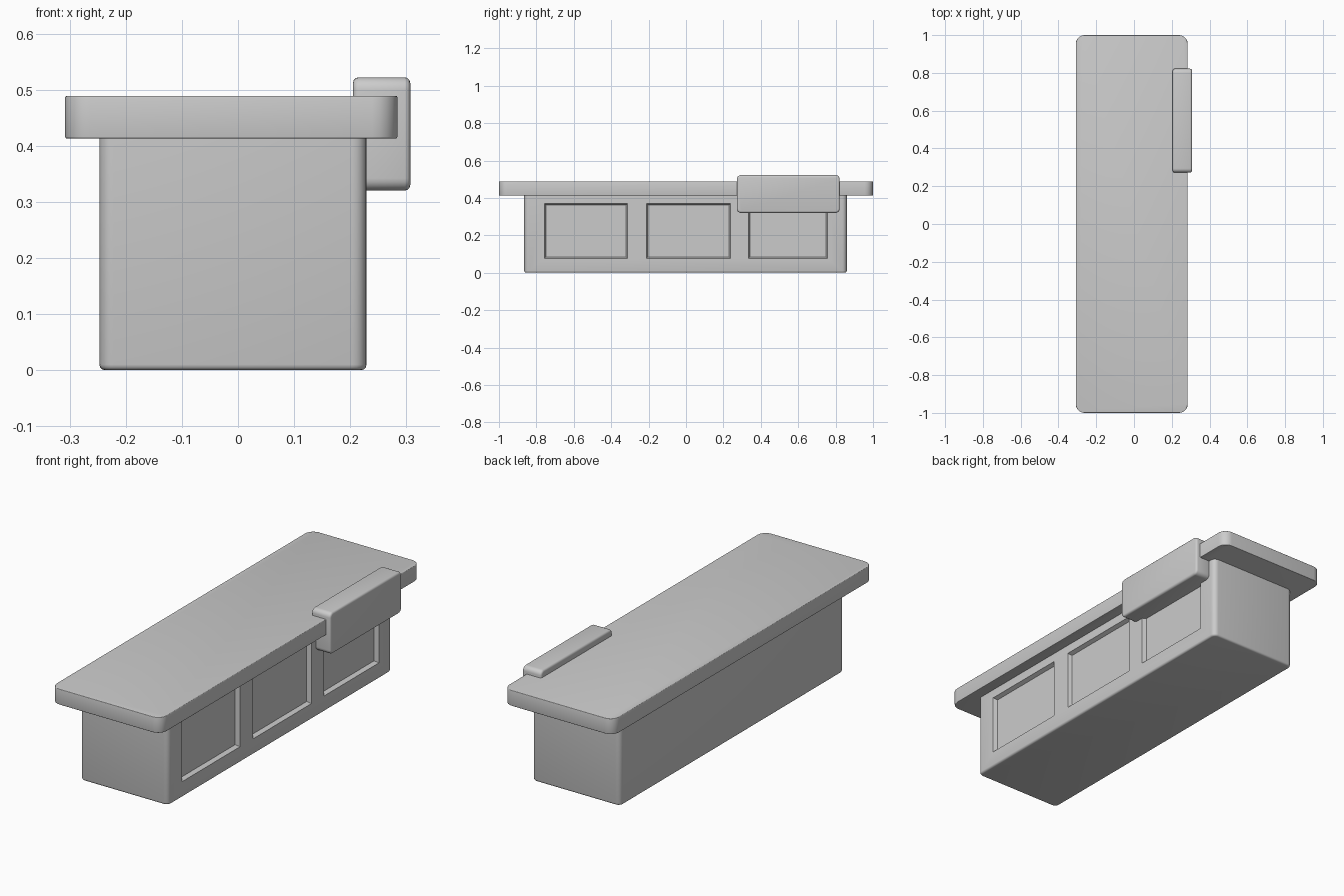
import bpy, bmesh
from mathutils import Vector

if "Cube" in bpy.data.objects:
    bpy.data.objects.remove(bpy.data.objects["Cube"])


def slab(name, lo, hi, axis, corner, rim, rims=(0, 1)):
    """Box whose edges along `axis` get a corner radius and whose end rims get a smaller one."""
    lo, hi = Vector(lo), Vector(hi)
    bm = bmesh.new()
    bmesh.ops.create_cube(bm, size=1)
    for v in bm.verts:
        v.co = Vector([(lo[i] + hi[i]) / 2 + v.co[i] * (hi[i] - lo[i]) for i in range(3)])
    along = [e for e in bm.edges
             if abs(e.verts[0].co[axis] - e.verts[1].co[axis]) > 1e-4]
    bmesh.ops.bevel(bm, geom=along, offset=corner, segments=5, profile=0.5, affect='EDGES')
    ends = [(lo, hi)[r][axis] for r in rims]
    rim_edges = [e for e in bm.edges
                 if any(all(abs(v.co[axis] - p) < 1e-5 for v in e.verts) for p in ends)]
    bmesh.ops.bevel(bm, geom=rim_edges, offset=rim, segments=3, profile=0.5, affect='EDGES')
    bmesh.ops.recalc_face_normals(bm, faces=bm.faces)
    me = bpy.data.meshes.new(name)
    bm.to_mesh(me)
    bm.free()
    ob = bpy.data.objects.new(name, me)
    bpy.context.collection.objects.link(ob)
    return ob


def panel_cutter(y0, y1, z0=0.077, z1=0.37, face=0.229, depth=0.02, taper=0.008):
    """Tapered block that carves one recessed panel in the +x face."""
    bm = bmesh.new()
    bmesh.ops.create_cube(bm, size=1)
    for v in bm.verts:
        outer = v.co.x > 0
        t = -taper if outer else taper
        y = y1 - t if v.co.y > 0 else y0 + t
        z = z1 - t if v.co.z > 0 else z0 + t
        v.co = (face + (depth if outer else -depth), y, z)
    me = bpy.data.meshes.new("panel_cutter")
    bm.to_mesh(me)
    bm.free()
    ob = bpy.data.objects.new("panel_cutter", me)
    bpy.context.collection.objects.link(ob)
    ob.hide_render = True
    ob.hide_set(True)
    return ob


# Counter body with three recessed panels
body = slab("counter_body", (-0.247, -0.865, 0), (0.229, 0.86, 0.415), 2, 0.025, 0.01, rims=(0,))
for y0, y1 in ((-0.757, -0.312), (-0.211, 0.238), (0.333, 0.757)):
    mod = body.modifiers.new("panel", 'BOOLEAN')
    mod.object = panel_cutter(y0, y1)
    mod.operation = 'DIFFERENCE'
    mod.solver = 'EXACT'

# Overhanging top
top = slab("counter_top", (-0.308, -1, 0.413), (0.284, 1, 0.489), 2, 0.045, 0.003)

# Block clamped over the edge of the top
block = slab("edge_block", (0.205, 0.272, 0.32), (0.307, 0.822, 0.522), 0, 0.022, 0.01)

# Smooth shading with sharp edges kept
for ob in (body, top, block):
    bpy.ops.object.select_all(action='DESELECT')
    ob.select_set(True)
    bpy.context.view_layer.objects.active = ob
    for m in list(ob.modifiers):
        bpy.ops.object.modifier_apply(modifier=m.name)
    bpy.ops.object.shade_smooth_by_angle(angle=0.6)

# Remove the used cutters
for ob in [o for o in bpy.data.objects if o.name.startswith("panel_cutter")]:
    bpy.data.objects.remove(ob)
